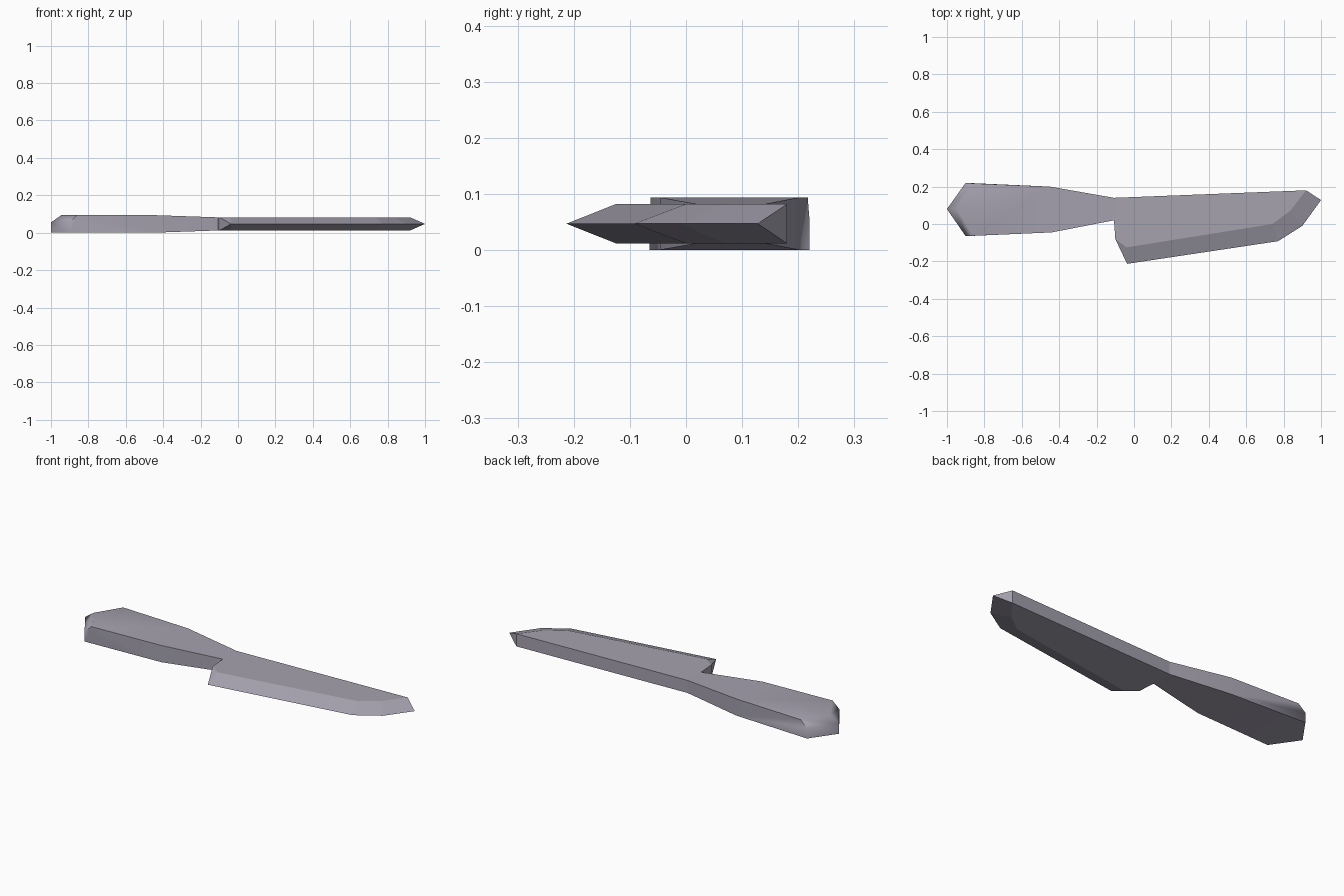
import bpy, bmesh, math

cube = bpy.data.objects.get("Cube")
if cube:
    bpy.data.objects.remove(cube, do_unlink=True)

MID = 0.047          # height of the cutting edge
BLADE = 0.035        # half thickness of the blade
GRIP = 0.0465        # half thickness of the grip

steel = bpy.data.materials.new("grey_steel")
steel.use_nodes = True
steel.diffuse_color = (0.38, 0.36, 0.43, 1)
steel.node_tree.nodes["Principled BSDF"].inputs["Base Color"].default_value = (0.38, 0.36, 0.43, 1)

bm = bmesh.new()
cache = {}


def vert(point, z):
    key = (*point, round(z, 4))
    if key not in cache:
        cache[key] = bm.verts.new(key)
    return cache[key]


def face(*corners, smooth=False):
    f = bm.faces.new([vert(p, z) for p, z in corners])
    f.smooth = smooth


# Outline points
neck_front, neck_back = (-0.107, 0.02), (-0.107, 0.14)
knee_front, knee_back = (-0.44, -0.045), (-0.45, 0.2)
butt = [(-0.9, -0.065), (-1.0, 0.08), (-0.9, 0.22)]
butt_top = [(-0.86, -0.063), (-0.945, 0.08), (-0.86, 0.217)]
inner = [(-0.1, -0.08), (-0.04, -0.125), (0.74, 0.0), (0.835, 0.07), (0.92, 0.18)]
edge = [(-0.037, -0.213), (0.77, -0.092), (0.9, -0.01), (1.0, 0.128)]

# Blade and neck, the same on both sides
for side in (1, -1):
    z, g = MID + side * BLADE, MID + side * GRIP
    face(*[(p, z) for p in [neck_front, *inner, neck_back]])
    for i in range(3):
        face((inner[i + 1], z), (inner[i + 2], z), (edge[i + 1], MID), (edge[i], MID))
    face((inner[0], z), (inner[1], z), (edge[0], MID))
    face((neck_front, z), (neck_back, z), (knee_back, g), (knee_front, g), smooth=True)

top, bottom = MID + BLADE, MID - BLADE
high, low = MID + GRIP, MID - GRIP
face((inner[0], top), (inner[0], bottom), (edge[0], MID))
face((inner[4], top), (inner[4], bottom), (edge[3], MID))
face((neck_front, top), (inner[0], top), (inner[0], bottom), (neck_front, bottom))
face((neck_back, top), (inner[4], top), (inner[4], bottom), (neck_back, bottom))

# Grip plates: bevelled above, flat below
face(*[(p, high) for p in [knee_front, *butt_top, knee_back]], smooth=True)
face(*[(p, low) for p in [knee_front, *butt, knee_back]], smooth=True)

# Grip sides
shoulder = 0.055
for neck, knee, i in ((neck_front, knee_front, 0), (neck_back, knee_back, 2)):
    face((neck, top), (knee, high), (knee, low), (neck, bottom), smooth=True)
    face((knee, high), (butt_top[i], high), (butt[i], shoulder), (butt[i], low), (knee, low), smooth=True)

# Rounded butt
for i in range(2):
    face((butt[i], low), (butt[i + 1], low), (butt[i + 1], shoulder), (butt[i], shoulder), smooth=True)
    face((butt[i], shoulder), (butt[i + 1], shoulder), (butt_top[i + 1], high), (butt_top[i], high), smooth=True)

bmesh.ops.recalc_face_normals(bm, faces=bm.faces[:])
# Keep hard corners crisp on the grip
for e in bm.edges:
    e.smooth = e.calc_face_angle(0) < math.radians(58)

mesh = bpy.data.meshes.new("knife")
bm.to_mesh(mesh)
bm.free()
mesh.materials.append(steel)
knife = bpy.data.objects.new("knife", mesh)
bpy.context.collection.objects.link(knife)
